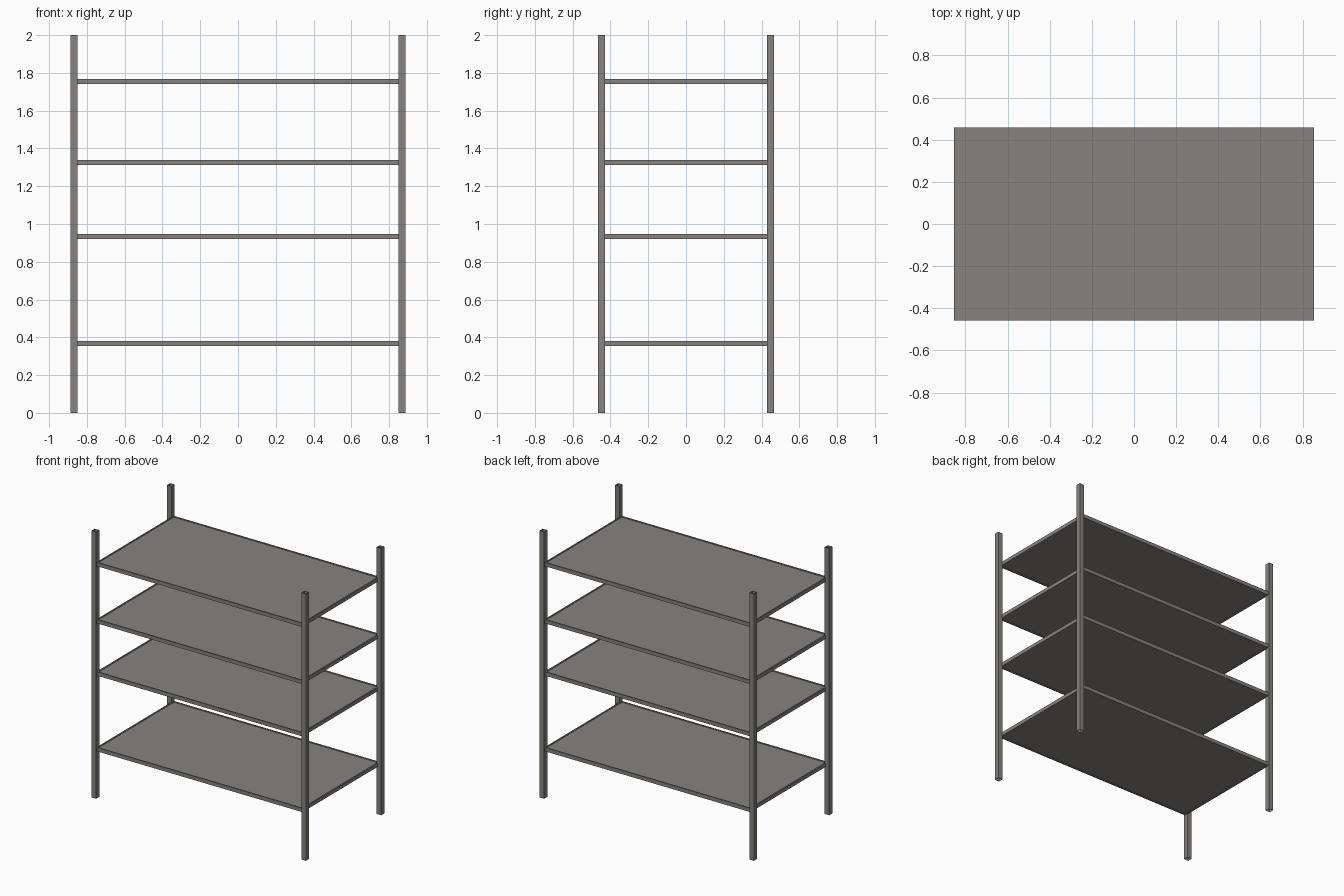
import bpy, bmesh

if "Cube" in bpy.data.objects:
    bpy.data.objects.remove(bpy.data.objects["Cube"])

# one warm grey for the whole rack
grey = bpy.data.materials.new("warm grey metal")
grey.diffuse_color = (0.24, 0.225, 0.21, 1.0)
grey.use_nodes = True
grey.node_tree.nodes["Principled BSDF"].inputs["Base Color"].default_value = grey.diffuse_color


def finish(name, bm):
    bm.normal_update()
    mesh = bpy.data.meshes.new(name)
    bm.to_mesh(mesh)
    bm.free()
    mesh.materials.append(grey)
    obj = bpy.data.objects.new(name, mesh)
    bpy.context.collection.objects.link(obj)
    return obj


def box(bm, x0, x1, y0, y1, z0, z1):
    geom = bmesh.ops.create_cube(bm, size=1.0)
    for v in geom["verts"]:
        v.co = ((x0 + x1) / 2 + v.co.x * (x1 - x0),
                (y0 + y1) / 2 + v.co.y * (y1 - y0),
                (z0 + z1) / 2 + v.co.z * (z1 - z0))
    return geom["verts"]


# corner posts: square tubes, open at both ends
POST_X, POST_Y, HALF = 0.869, 0.4465, 0.0185
for sx, side in ((-1, "left"), (1, "right")):
    for sy, end in ((-1, "front"), (1, "back")):
        bm = bmesh.new()
        x, y = sx * POST_X, sy * POST_Y
        box(bm, x - HALF, x + HALF, y - HALF, y + HALF, 0, 2)
        bm.normal_update()
        caps = [f for f in bm.faces if abs(f.normal.z) > 0.9]
        bmesh.ops.delete(bm, geom=caps, context='FACES_ONLY')
        finish(f"{end}_{side}_post", bm)

# shelves: a raised rim around a slightly recessed panel
SX, SY, RIM, THICK, RECESS = 0.855, 0.457, 0.014, 0.028, 0.005
for i, z in enumerate((0.367, 0.934, 1.326, 1.754)):
    bm = bmesh.new()
    box(bm, -SX, SX, -SY, SY, z - THICK / 2, z + THICK / 2)
    bm.normal_update()
    flats = [f for f in bm.faces if abs(f.normal.z) > 0.9]
    for f in flats:
        bmesh.ops.inset_region(bm, faces=[f], thickness=RIM)
        # step the panel down with vertical inner walls
        s = 1 if f.normal.z > 0 else -1
        new = bmesh.ops.extrude_discrete_faces(bm, faces=[f])["faces"]
        for v in new[0].verts:
            v.co.z -= s * RECESS
    bmesh.ops.recalc_face_normals(bm, faces=bm.faces[:])
    finish(f"shelf_{i + 1}", bm)
